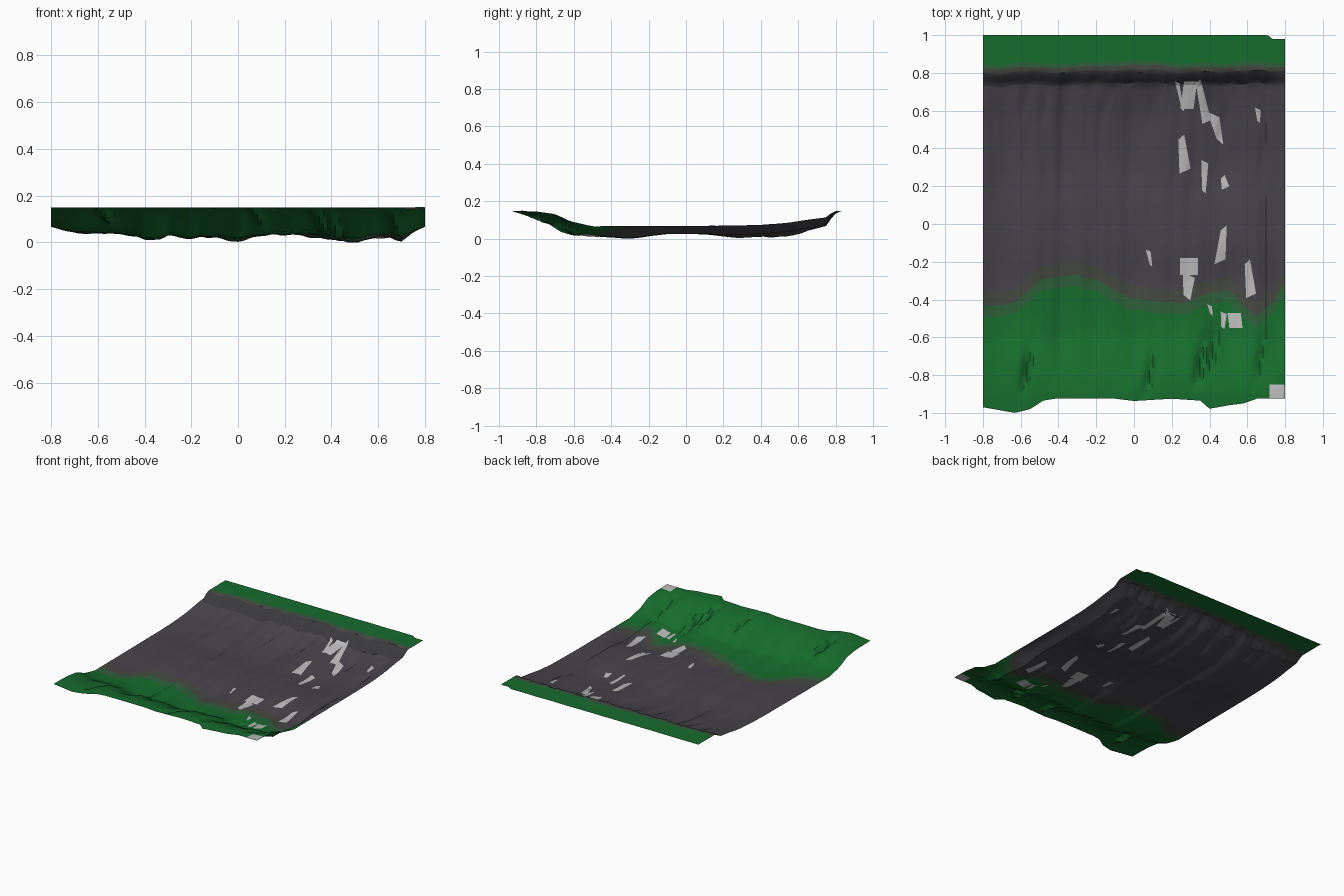
import bpy, bmesh
from mathutils import Vector, noise
from mathutils.bvhtree import BVHTree

if "Cube" in bpy.data.objects:
    bpy.data.objects.remove(bpy.data.objects["Cube"])


def curve(points, t):
    """Piecewise linear lookup."""
    if t <= points[0][0]:
        return points[0][1]
    for (a, va), (b, vb) in zip(points, points[1:]):
        if t <= b:
            return va + (vb - va) * (t - a) / (b - a)
    return points[-1][1]


def rough(x, y, seed=0):
    return noise.noise(Vector((x, y, seed + .37)))


def material(name, colour):
    m = bpy.data.materials.new(name)
    m.diffuse_color = (*colour, 1)
    m.use_nodes = True
    m.node_tree.nodes["Principled BSDF"].inputs["Base Color"].default_value = m.diffuse_color
    return m


# Plan outlines: y as a function of x
FRONT = [(-.8, -.97), (-.63, -1), (-.55, -.98), (-.48, -.935), (-.42, -.925), (-.1, -.925), (0, -.937), (.2, -.925),
         (.35, -.935), (.4, -.978), (.5, -.96), (.58, -.95), (.65, -.925), (.8, -.925)]
GRASS = [(-.8, -.5), (-.62, -.46), (-.5, -.36), (-.3, -.33), (-.18, -.37), (0, -.46), (.25, -.48),
         (.4, -.42), (.5, -.42), (.65, -.54), (.74, -.47), (.8, -.37)]
BACK = [(.71, 1), (.73, .98)]

# Side profiles: highest and lowest ground along y, and bed depth across x
HIGH = [(-.9, .155), (-.8, .152), (-.7, .138), (-.62, .1), (-.5, .073), (.2, .076), (.4, .08),
        (.55, .092), (.65, .108), (.75, .12), (.78, .142), (.81, .155)]
LOW = [(-.88, .155), (-.8, .135), (-.7, .085), (-.6, .025), (-.5, .02), (-.3, .006), (-.1, .03), (.1, .03),
       (.28, .01), (.45, .022), (.6, .037), (.745, .075), (.77, .115), (.81, .155)]
FLOOR = [(-.8, .075), (-.68, .042), (-.5, .045), (-.37, .012), (-.3, .035), (-.1, .03), (0, .012), (.15, .04),
         (.35, .03), (.5, .005), (.6, .03), (.65, .03), (.7, .01), (.76, .055), (.8, .075)]
# Narrow gullies: x, y start, y end, depth
GULLIES = [(-.56, -.92, -.6, .04), (.09, -.93, -.65, .03), (.36, -.88, -.55, .045), (.42, -.82, -.5, .045),
           (.68, -.85, -.55, .03), (-.15, .44, .75, .025), (.1, .42, .74, .02), (.69, .15, .6, .02),
           (-.47, .45, .75, .02), (-.58, .5, .75, .015), (.48, .4, .65, .025)]


def height(x, y):
    if y > .6:  # ragged cliff line
        y += min(1, (y - .6) / .1) * (.012 * rough(x * 14, 3) + .008 * rough(x * 40, 8))
    hi, lo = curve(HIGH, y), curve(LOW, y)
    drop = (.075 - curve(FLOOR, x)) / .07
    wobble = 1 + .3 * rough(x * 5, y * 3, 2) + .22 * rough(x * 22, y * 2, 5)
    z = hi - (hi - lo) * min(1, max(0, drop * wobble))
    for gx, y0, y1, d in GULLIES:
        if y0 < y < y1:
            t = (y - y0) / (y1 - y0)
            off = x - gx - .05 * (t - .5)
            side = 1 + off / .045 if off < 0 else 1 - off / .018
            z -= d * 4 * t * (1 - t) * max(0, side) * (hi - .03) / .12
    return max(0, z - .002 * abs(rough(x * 6, y * 9, 4)))


grass = material("grass", (.008, .15, .026))
mossy = material("mossy_grass", (.027, .115, .042))
muddy = material("muddy_rock", (.06, .066, .052))
rock = material("rock", (.062, .058, .068))
cliff = material("cliff_rock", (.042, .04, .044))


# Rows follow the plan outlines so that each ground cover has a clean edge
def row_ys(x):
    wave = .02 * rough(x * 4, 7) + .012 * rough(x * 12, 2)
    g, foot = curve(GRASS, x) + .02 * rough(x * 9, 5), .74 + wave
    stops = [(curve(FRONT, x), 18, 0), (g, 2, 1), (g + .06, 2, 2), (g + .13, 26, 3), (foot, 5, 4),
             (foot + .07, 1, 2), (.835 + wave, 1, 1), (.855 + wave, 4, 0), (curve(BACK, x), 0, 0)]
    ys, mats = [], []
    for (a, n, m), (b, _, _) in zip(stops, stops[1:]):
        ys += [a + (b - a) * i / n for i in range(n)]
        mats += [m] * n
    return ys + [stops[-1][0]], mats


# Ground sheet
bm = bmesh.new()
COLS = 96
columns = []
for i in range(COLS + 1):
    x = -.8 + 1.6 * i / COLS
    ys, mats = row_ys(x)
    columns.append([bm.verts.new((x, y, height(x, y))) for y in ys])
for left, right in zip(columns, columns[1:]):
    for j, m in enumerate(mats):
        face = bm.faces.new((left[j], right[j], right[j + 1], left[j + 1]))
        face.material_index = m
lowest = min(v.co.z for v in bm.verts)
for v in bm.verts:
    v.co.z -= lowest
tree = BVHTree.FromBMesh(bm)
mesh = bpy.data.meshes.new("ground")
bm.to_mesh(mesh)
bm.free()
ground = bpy.data.objects.new("ground", mesh)
bpy.context.collection.objects.link(ground)
for m in (grass, mossy, muddy, rock, cliff):
    mesh.materials.append(m)
bpy.context.view_layer.objects.active = ground
ground.select_set(True)
bpy.ops.object.shade_smooth_by_angle(angle=.6)

# Pale patches: top x, top y, bottom x, bottom y, width
PATCHES = [(.3, .755, .28, .61, .07), (.228, .75, .26, .6, .018), (.34, .755, .385, .54, .035),
           (.42, .58, .455, .435, .05), (.25, .46, .27, .28, .045), (.375, .33, .37, .17, .028),
           (.47, .25, .485, .19, .03), (.655, .61, .66, .54, .022), (.475, -.02, .455, -.2, .045),
           (.075, -.14, .09, -.22, .02), (.29, -.18, .29, -.27, .095), (.29, -.27, .28, -.39, .05),
           (.6, -.2, .62, -.38, .04), (.475, -.47, .47, -.55, .025), (.53, -.47, .54, -.55, .07),
           (.4, -.43, .41, -.48, .02), (.758, -.85, .758, -.922, .08)]
bm = bmesh.new()
for n, (tx, ty, bx, by, w) in enumerate(PATCHES):
    taper = .3 * (-1) ** n if w < .06 else 0
    for lift in (.002, -.002):
        grid = []
        for i in range(9):
            t, strip = i / 8, []
            for k in range(7):
                u = k / 6 - .5
                x = tx + (bx - tx) * t + w * u * (1 + taper * (2 * t - 1))
                y = ty + (by - ty) * t + taper * w * u * 2
                hit = tree.ray_cast(Vector((x, y, 1)), Vector((0, 0, -1)))[0]
                z = hit.z if hit else .155
                strip.append(bm.verts.new((x, y, min(.156, max(0, z + lift)))))
            grid.append(strip)
        for a, b in zip(grid, grid[1:]):
            for k in range(6):
                bm.faces.new((b[k], b[k + 1], a[k + 1], a[k]))
mesh = bpy.data.meshes.new("pale_patches")
bm.to_mesh(mesh)
bm.free()
patches = bpy.data.objects.new("pale_patches", mesh)
patches.data.materials.append(material("pale_stone", (.5, .5, .5)))
bpy.context.collection.objects.link(patches)
